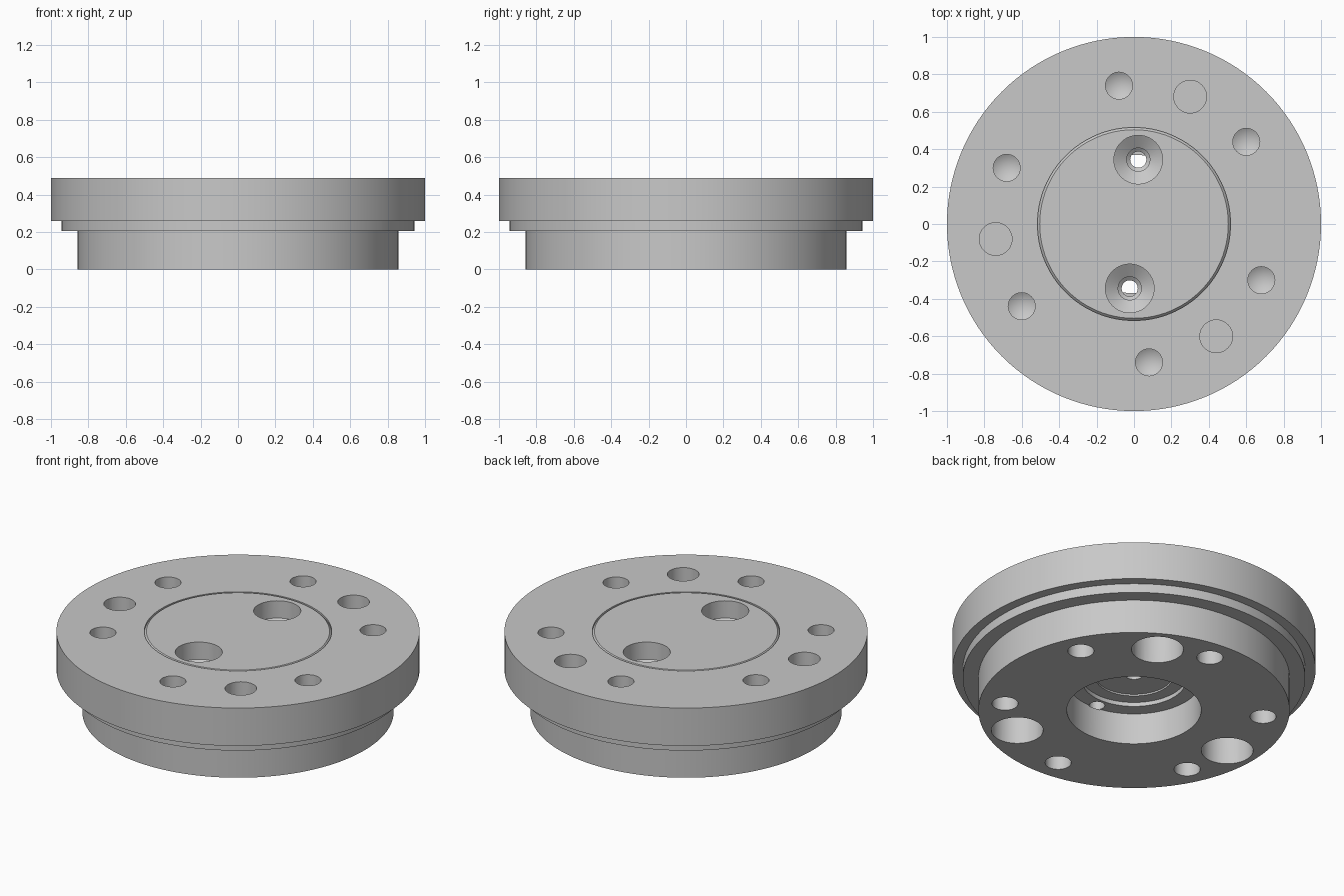
import bpy, bmesh, math

if "Cube" in bpy.data.objects:
    bpy.data.objects.remove(bpy.data.objects["Cube"])

TOP = 0.49


def lathe(bm, profile, cx=0.0, cy=0.0, seg=128):
    """Closed solid of revolution; the profile starts and ends on the axis."""
    rings = []
    for r, z in profile:
        if r == 0:
            rings.append([bm.verts.new((cx, cy, z))])
        else:
            rings.append([bm.verts.new((cx + r * math.cos(2 * math.pi * i / seg),
                                        cy + r * math.sin(2 * math.pi * i / seg), z))
                          for i in range(seg)])
    faces = []
    for a, b in zip(rings, rings[1:]):
        for i in range(seg):
            j = (i + 1) % seg
            if len(a) == 1:
                f = (a[0], b[j], b[i])
            elif len(b) == 1:
                f = (a[i], a[j], b[0])
            else:
                f = (a[i], a[j], b[j], b[i])
            faces.append(bm.faces.new(f))
    bmesh.ops.recalc_face_normals(bm, faces=faces)


def make_object(name, bm):
    mesh = bpy.data.meshes.new(name)
    bm.to_mesh(mesh)
    bm.free()
    obj = bpy.data.objects.new(name, mesh)
    bpy.context.collection.objects.link(obj)
    return obj


def ring_of(bm, profile, count, radius, start):
    for k in range(count):
        a = math.radians(start + 360 * k / count)
        lathe(bm, profile, radius * math.cos(a), radius * math.sin(a), 40)


# Stepped flange body with underside bore and fine groove around the top plug
bm = bmesh.new()
lathe(bm, [(0, 0.28), (0.05, 0.26), (0.05, 0.225), (0.215, 0.225), (0.215, 0.215),
           (0.287, 0.215), (0.287, 0.19), (0.37, 0.19), (0.37, 0),
           (0.857, 0), (0.857, 0.205), (0.943, 0.205), (0.943, 0.26),
           (1.0, 0.26), (1.0, TOP), (0.516, TOP), (0.516, TOP - 0.012),
           (0.504, TOP), (0, TOP)])
body = make_object("flange_body", bm)

# All drilled holes as one cutter
bm = bmesh.new()
over = TOP + 0.05
# blind bolt holes with conical drill tips
ring_of(bm, [(0, 0.25), (0.072, 0.293), (0.072, over), (0, over)], 6, 0.744, 36.2)
# flat-bottomed dowel holes in the top
ring_of(bm, [(0, 0.29), (0.0875, 0.29), (0.0875, over), (0, over)], 3, 0.744, 66.2)
# underside bolt holes and large pockets
ring_of(bm, [(0, -0.05), (0.072, -0.05), (0.072, 0.2), (0, 0.2)], 6, 0.714, 25.8)
ring_of(bm, [(0, -0.05), (0.143, -0.05), (0.143, 0.2), (0, 0.2)], 3, 0.68, 61)
# stepped ports running through into the bore
ring_of(bm, [(0, 0.185), (0.043, 0.185), (0.043, 0.27), (0.062, 0.285), (0.062, 0.34),
             (0.13, 0.385), (0.13, over), (0, over)], 2, 0.345, 86.2)
cutter = make_object("hole_cutter", bm)
cutter.hide_render = True

mod = body.modifiers.new("holes", 'BOOLEAN')
mod.operation = 'DIFFERENCE'
mod.solver = 'EXACT'
mod.object = cutter
bpy.context.view_layer.objects.active = body
body.select_set(True)
bpy.ops.object.modifier_apply(modifier=mod.name)
bpy.data.objects.remove(cutter)

# Single grey metal colour
mat = bpy.data.materials.new("light_grey")
mat.diffuse_color = (0.58, 0.58, 0.58, 1)
mat.use_nodes = True
mat.node_tree.nodes["Principled BSDF"].inputs["Base Color"].default_value = mat.diffuse_color
body.data.materials.clear()
body.data.materials.append(mat)
bpy.ops.object.shade_smooth_by_angle(angle=math.radians(25))
